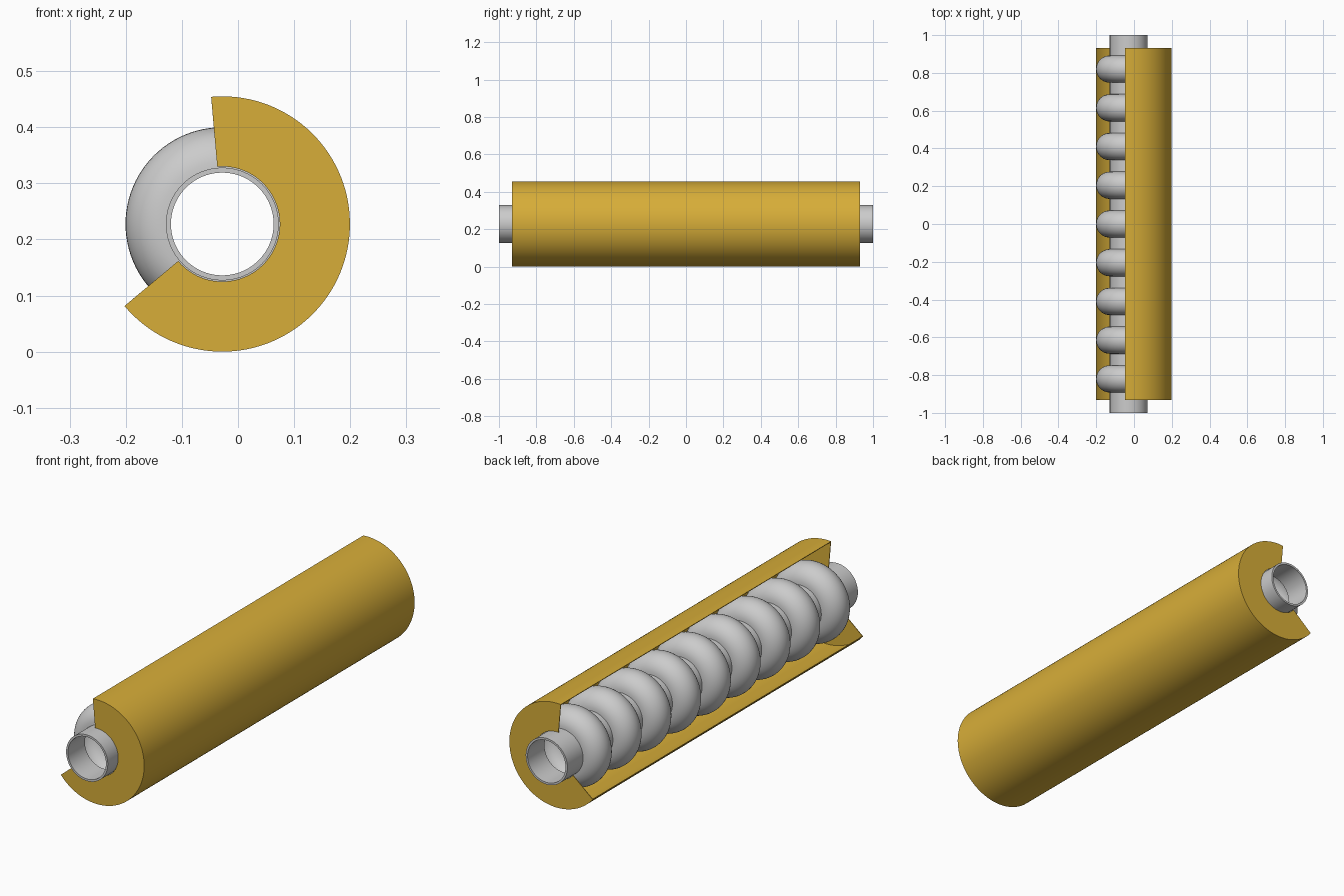
import bpy
from math import sin, cos, pi, radians

if "Cube" in bpy.data.objects:
    bpy.data.objects.remove(bpy.data.objects["Cube"])

CX, CZ = -0.028, 0.2275      # axis position, the axis runs along y


def revolve(name, profile, wall, start=0.0, sweep=360.0, steps=96):
    """Spin an (radius, y) profile about the axis and thicken it inwards."""
    closed = sweep >= 360
    cols = steps if closed else steps + 1
    n = len(profile)
    verts = []
    for k in range(cols):
        t = radians(start + sweep * k / steps)
        verts += [(CX + r * cos(t), y, CZ + r * sin(t)) for r, y in profile]
    faces = []
    for k in range(steps):
        a, b = k * n, ((k + 1) % cols) * n
        faces += [(a + i, a + i + 1, b + i + 1, b + i) for i in range(n - 1)]
    mesh = bpy.data.meshes.new(name)
    mesh.from_pydata(verts, [], faces)
    ob = bpy.data.objects.new(name, mesh)
    bpy.context.collection.objects.link(ob)
    bpy.ops.object.select_all(action='DESELECT')
    ob.select_set(True)
    bpy.context.view_layer.objects.active = ob
    mod = ob.modifiers.new("wall", 'SOLIDIFY')
    mod.thickness = wall
    mod.offset = -1
    mod.use_even_offset = True
    bpy.ops.object.modifier_apply(modifier=mod.name)
    bpy.ops.object.shade_smooth_by_angle(angle=radians(35))
    return ob


# hollow beam tube with nine rounded cells
TUBE, BULGE, PITCH, SEG = 0.1005, 0.072, 0.205, 20
profile = [(TUBE, -1.0)]
for c in range(-4, 5):
    for i in range(SEG + 1):
        a = pi * i / SEG
        profile.append((TUBE + BULGE * sin(a), c * PITCH - BULGE * cos(a)))
profile.append((TUBE, 1.0))
revolve("cell_tube", profile, 0.009)

# thin cut-away outer vessel with end plates
vessel = revolve("outer_vessel",
                 [(0.1025, -0.931), (0.2275, -0.931), (0.2275, 0.931), (0.1025, 0.931)],
                 0.003, start=-140, sweep=235, steps=80)
gold = bpy.data.materials.new("gold")
gold.diffuse_color = (0.68, 0.42, 0.04, 1)
gold.use_nodes = True
gold.node_tree.nodes["Principled BSDF"].inputs["Base Color"].default_value = gold.diffuse_color
vessel.data.materials.append(gold)
